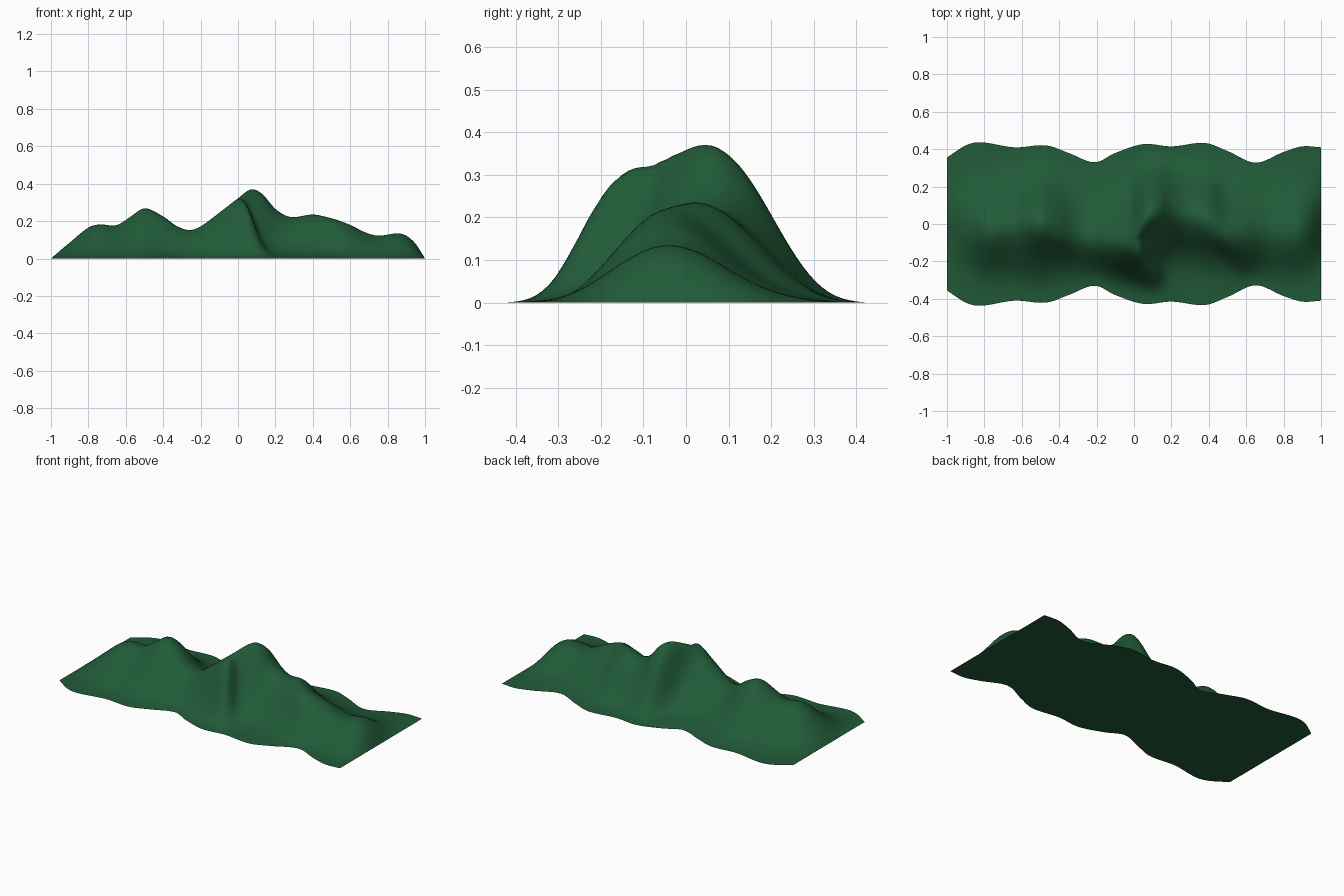
import bpy, bmesh, math

if "Cube" in bpy.data.objects:
    bpy.data.objects.remove(bpy.data.objects["Cube"])

# Control points (x, value) read along the length of the ridge
CREST = [(-1, 0), (-.9, .085), (-.8, .165), (-.74, .182), (-.65, .178), (-.58, .22),
         (-.5, .268), (-.4, .225), (-.33, .175), (-.26, .152), (-.2, .172), (-.1, .245),
         (0, .322), (.07, .37), (.13, .345), (.2, .265), (.28, .222), (.4, .235),
         (.5, .215), (.6, .18), (.68, .14), (.75, .122), (.87, .133), (.94, .09), (1, 0)]
WANDER = [(-1, -.02), (-.75, -.03), (-.5, 0), (-.3, -.055), (-.12, -.09), (-.02, -.085),
          (.07, .04), (.2, .06), (.4, .02), (.5, -.04), (.7, -.04), (1, -.04)]
HALF_WIDTH = [(-1, .355), (-.9, .42), (-.82, .437), (-.64, .41), (-.47, .42), (-.35, .38),
              (-.21, .33), (-.1, .38), (.05, .427), (.2, .415), (.38, .433), (.5, .39),
              (.65, .328), (.8, .385), (.9, .415), (1, .41)]


def smooth(points, x):
    """Cubic Hermite interpolation through the points."""
    n = len(points)

    def slope(k):
        a, b = points[max(k - 1, 0)], points[min(k + 1, n - 1)]
        return (b[1] - a[1]) / (b[0] - a[0])
    i = 0
    while i < n - 2 and x > points[i + 1][0]:
        i += 1
    (x0, v0), (x1, v1) = points[i], points[i + 1]
    h = x1 - x0
    t = (x - x0) / h
    return ((2*t**3 - 3*t*t + 1) * v0 + (t**3 - 2*t*t + t) * h * slope(i)
            + (3*t*t - 2*t**3) * v1 + (t**3 - t*t) * h * slope(i + 1))


# Terrain: bell-shaped cross-sections following the wandering crest
NX, NY = 120, 56
bm = bmesh.new()
rows = []
for i in range(NX + 1):
    x = -1 + 2 * i / NX
    crest, width = smooth(CREST, x), smooth(HALF_WIDTH, x)
    row = []
    for j in range(NY + 1):
        t = -1 + 2 * j / NY
        y = width * t
        # Gullies slant sideways down the front slope and fade towards the foot
        centre = smooth(WANDER, max(x + .6 * min(0, y + .08), -1))
        d = y - centre * (1 - t**4)**2
        spread = (.185 if d < 0 else .19) + .05 * max(crest - .13, 0)
        z = crest * math.exp(-(d / spread)**2) * (1 - t**6)
        row.append(bm.verts.new((x, y, max(z, 0))))
    rows.append(row)
for a, b in zip(rows, rows[1:]):
    for j in range(NY):
        bm.faces.new((a[j], b[j], b[j + 1], a[j + 1])).smooth = True

# Flat underside closing the terrain from rim to rim
for a, b in zip(rows, rows[1:]):
    bm.faces.new((a[0], a[-1], b[-1], b[0])).smooth = False

mesh = bpy.data.meshes.new("mountain_ridge")
bm.to_mesh(mesh)
bm.free()

# Forest green surface
green = bpy.data.materials.new("forest_green")
green.diffuse_color = (.015, .102, .039, 1)
green.use_nodes = True
green.node_tree.nodes["Principled BSDF"].inputs["Base Color"].default_value = green.diffuse_color
mesh.materials.append(green)
ridge = bpy.data.objects.new("mountain_ridge", mesh)
bpy.context.collection.objects.link(ridge)
